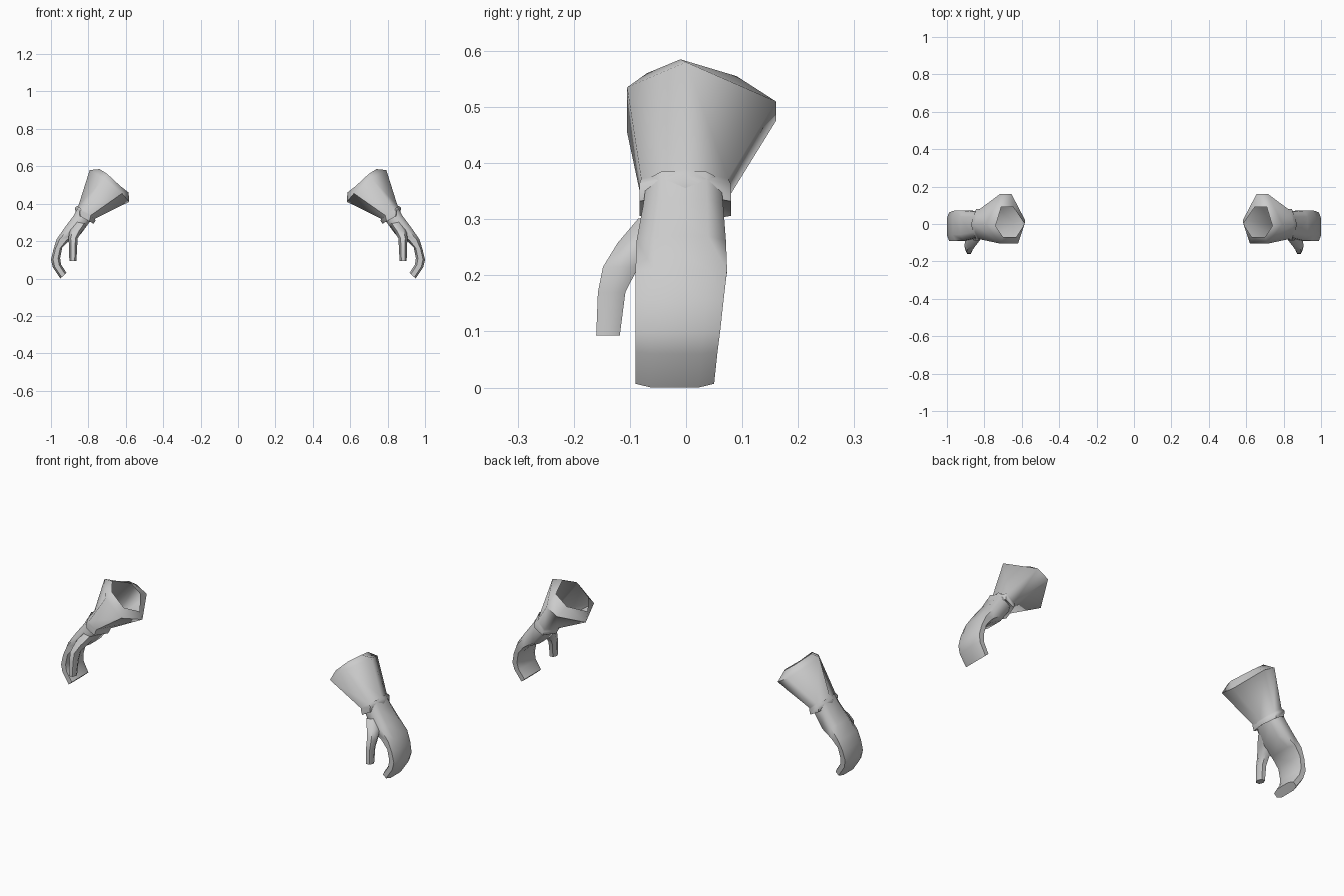
import bpy, bmesh, math
from mathutils import Vector

if "Cube" in bpy.data.objects:
    bpy.data.objects.remove(bpy.data.objects["Cube"])

grey = bpy.data.materials.new("light grey")
grey.diffuse_color = (0.6, 0.6, 0.6, 1)
grey.use_nodes = True
grey.node_tree.nodes["Principled BSDF"].inputs["Base Color"].default_value = grey.diffuse_color


def section(outer, inner, y0, y1, shape):
    """Ring spanning outer and inner (x, z) points and the depth y0..y1."""
    a, b = Vector((outer[0], 0, outer[1])), Vector((inner[0], 0, inner[1]))
    mid, half = (a + b) / 2, (a - b) / 2
    return [mid + half * u + Vector((0, (y0 + y1) / 2 + (y1 - y0) / 2 * v, 0))
            for u, v in shape]


def loft(name, rings, cap=False, angle=60):
    """Skin the rings, then mirror the part across x for the other hand."""
    bm = bmesh.new()
    loops = [[bm.verts.new(p) for p in r] for r in rings]
    n = len(loops[0])
    for r, s in zip(loops, loops[1:]):
        for i in range(n):
            j = (i + 1) % n
            bm.faces.new((r[i], r[j], s[j], s[i]))
    if cap:
        bm.faces.new(loops[-1])
    bmesh.ops.recalc_face_normals(bm, faces=bm.faces)
    # keep normals pointing away from the part's core
    f = bm.faces[0] if n else None
    bm.faces.ensure_lookup_table()
    f = bm.faces[n]
    core = sum((v.co for v in loops[1] + loops[2]), Vector()) / (2 * n)
    if f.normal.dot(f.calc_center_median() - core) < 0:
        bmesh.ops.reverse_faces(bm, faces=bm.faces)
    me = bpy.data.meshes.new(name)
    bm.to_mesh(me)
    bm.free()
    me.materials.append(grey)
    ob = bpy.data.objects.new(name, me)
    bpy.context.collection.objects.link(ob)
    bpy.ops.object.select_all(action='DESELECT')
    ob.select_set(True)
    bpy.context.view_layer.objects.active = ob
    bpy.ops.object.shade_smooth_by_angle(angle=math.radians(angle))
    mirror = ob.modifiers.new("other_hand", 'MIRROR')
    mirror.use_mirror_merge = False
    return ob


HEX = [(1, 0), (0.5, 1), (-0.5, 1), (-1, 0), (-0.5, -1), (0.5, -1)]
OCT = [(1, -0.6), (1, 0.6), (0.55, 1), (-0.55, 1),
       (-1, 0.6), (-1, -0.6), (-0.55, -1), (0.55, -1)]

# Open flared cuff: opening, widest ring, wrist, raised band, tuck under
opening = [(0.74, -0.01, 0.585), (0.71, 0.09, 0.555), (0.645, 0.09, 0.505),
           (0.585, 0.0, 0.46), (0.63, -0.07, 0.495), (0.70, -0.07, 0.56)]
flare = [(0.793, 0.0, 0.58), (0.717, 0.16, 0.51), (0.655, 0.16, 0.475),
         (0.582, 0.02, 0.41), (0.62, -0.105, 0.455), (0.715, -0.105, 0.535)]
loft("cuff", [
    [Vector(p) for p in opening],
    [Vector(p) for p in flare],
    section((0.853, 0.39), (0.765, 0.32), -0.08, 0.075, HEX),
    section((0.872, 0.38), (0.762, 0.31), -0.083, 0.08, HEX),
    section((0.867, 0.345), (0.772, 0.293), -0.083, 0.08, HEX),
    section((0.85, 0.35), (0.79, 0.31), -0.06, 0.055, HEX),
], angle=65)

# Palm and curled fingers
loft("hand", [
    section((0.852, 0.385), (0.775, 0.325), -0.07, 0.062, OCT),
    section((0.88, 0.335), (0.795, 0.30), -0.076, 0.066, OCT),
    section((0.928, 0.27), (0.842, 0.235), -0.088, 0.071, OCT),
    section((0.97, 0.21), (0.90, 0.205), -0.09, 0.073, OCT),
    section((0.987, 0.155), (0.94, 0.165), -0.09, 0.067, OCT),
    section((1.0, 0.10), (0.951, 0.11), -0.09, 0.061, OCT),
    section((0.99, 0.06), (0.946, 0.075), -0.09, 0.056, OCT),
    section((0.95, 0.0), (0.917, 0.03), -0.09, 0.05, OCT),
], cap=True)

# Thumb
loft("thumb", [
    section((0.875, 0.305), (0.805, 0.29), -0.085, 0.0, HEX),
    section((0.90, 0.26), (0.835, 0.25), -0.122, -0.03, HEX),
    section((0.907, 0.215), (0.857, 0.215), -0.148, -0.085, HEX),
    section((0.903, 0.17), (0.86, 0.17), -0.157, -0.108, HEX),
    section((0.902, 0.093), (0.864, 0.093), -0.16, -0.118, HEX),
], cap=True)
